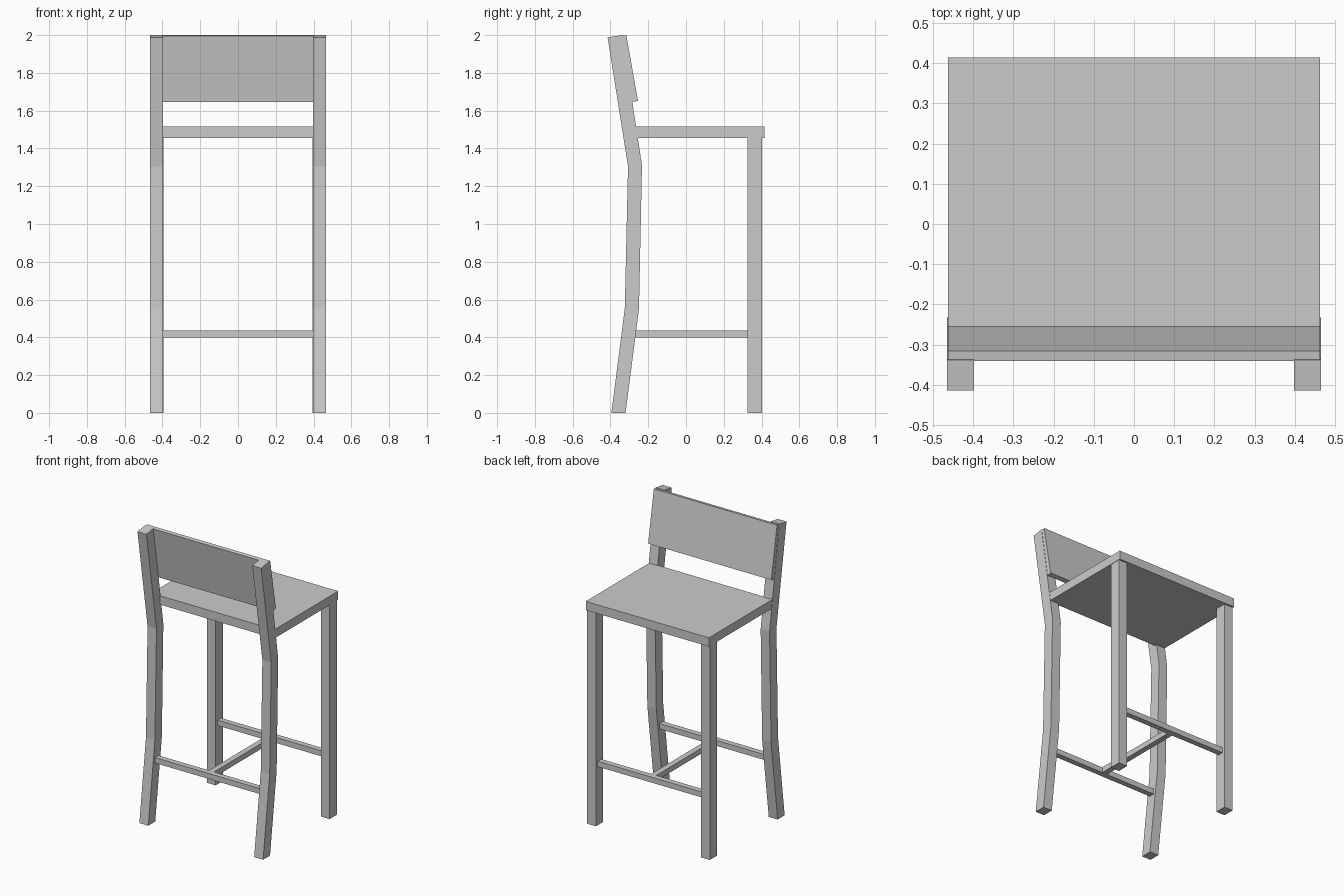
import bpy

if "Cube" in bpy.data.objects:
    bpy.data.objects.remove(bpy.data.objects["Cube"])


def prism(name, profile, x0, x1):
    """Extrude a (y, z) profile, counter-clockwise seen from +x, from x0 to x1."""
    n = len(profile)
    verts = [(x, y, z) for x in (x0, x1) for y, z in profile]
    faces = [tuple(reversed(range(n))), tuple(range(n, 2 * n))]
    faces += [(i, (i + 1) % n, n + (i + 1) % n, n + i) for i in range(n)]
    mesh = bpy.data.meshes.new(name)
    mesh.from_pydata(verts, [], faces)
    obj = bpy.data.objects.new(name, mesh)
    bpy.context.collection.objects.link(obj)
    return obj


def box(name, x0, x1, y0, y1, z0, z1):
    return prism(name, [(y0, z0), (y1, z0), (y1, z1), (y0, z1)], x0, x1)


def mirror_x(obj):
    obj.modifiers.new("Mirror", "MIRROR").use_axis[0] = True


# Bent rear legs that rise to carry the backrest
rear_profile = [(-0.395, 0), (-0.32, 0), (-0.249, 0.55), (-0.233, 1.31),
                (-0.338, 2.0), (-0.415, 1.988), (-0.307, 1.305), (-0.324, 0.555)]
mirror_x(prism("rear_leg", rear_profile, 0.398, 0.465))

# Straight legs under the open edge of the seat
mirror_x(box("front_leg", 0.395, 0.461, 0.325, 0.403, 0, 1.455))

# Seat board
box("seat", -0.463, 0.463, -0.27, 0.415, 1.455, 1.515)

# Tilted backrest panel in front of the rear legs
prism("backrest", [(-0.285, 1.646), (-0.254, 1.652), (-0.316, 2.0), (-0.341, 1.996)],
      -0.463, 0.463)

# H-shaped stretchers
box("rear_stretcher", -0.4, 0.4, -0.322, -0.284, 0.398, 0.435)
box("front_stretcher", -0.4, 0.4, 0.346, 0.384, 0.398, 0.435)
box("middle_stretcher", -0.019, 0.019, -0.284, 0.346, 0.398, 0.435)
